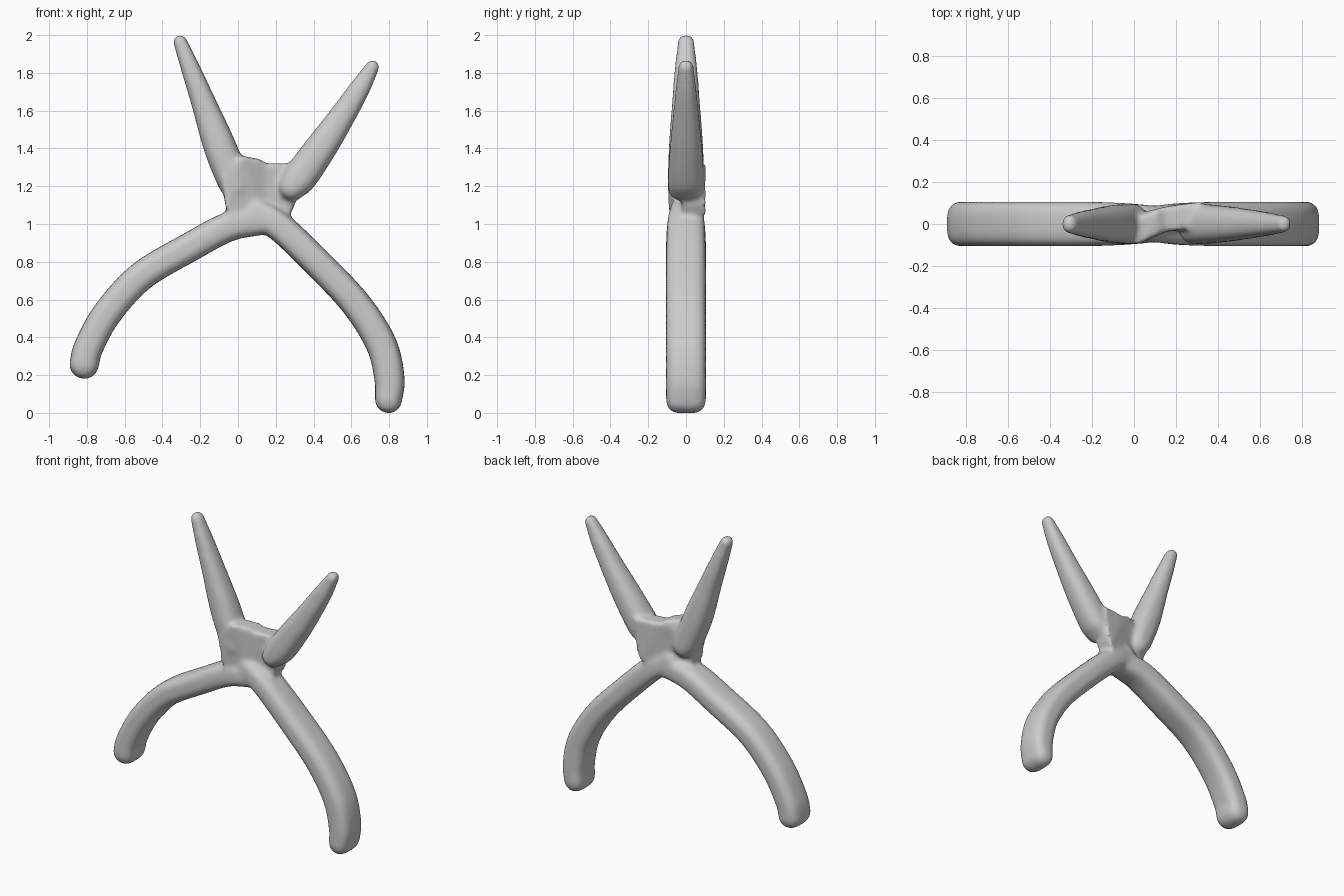
import bpy, bmesh, math
from mathutils import Vector

if "Cube" in bpy.data.objects:
    bpy.data.objects.remove(bpy.data.objects["Cube"])

bm = bmesh.new()


def smooth_path(pts, steps=8):
    """Catmull-Rom through (x, z, half width, half depth)."""
    p = [Vector(q) for q in pts]
    p = [2 * p[0] - p[1]] + p + [2 * p[-1] - p[-2]]
    out = []
    for i in range(1, len(p) - 2):
        a, b, c, d = p[i - 1:i + 3]
        for s in range(steps):
            t = s / steps
            out.append(0.5 * (2 * b + (c - a) * t + (2 * a - 5 * b + 4 * c - d) * t * t
                              + (3 * b - a - 3 * c + d) * t ** 3))
    return out + [p[-2]]


def sweep(pts, cap, power, sides=28):
    """Closed rounded bar along a path in the xz plane with domed ends."""
    path = smooth_path(pts)
    rings = []
    n = len(path)
    tangents = []
    for i in range(n):
        d = path[min(i + 1, n - 1)] - path[max(i - 1, 0)]
        tangents.append(Vector((d[0], d[1])).normalized())
    stations = [(path[i], tangents[i], 0, 1) for i in range(n)]
    angles = [math.radians(a) for a in (70, 50, 30, 12)]
    for end, sign in ((0, -1), (n - 1, 1)):
        r = min(cap, path[end][2])
        dome = [(path[end], tangents[end], sign * r * math.cos(math.pi / 2 - (math.pi / 2 - a)),
                 math.sin(a)) for a in angles]
        stations = list(reversed(dome)) + stations if sign < 0 else stations + dome
    for q, t, off, k in stations:
        cx, cz = q[0] + t.x * off, q[1] + t.y * off
        # depth shrinks less than width so the thick ends stay blunt
        hw, hd = q[2] * k, q[3] - min(q[2], q[3]) * (1 - k) * 0.8
        ring = []
        for j in range(sides):
            a = 2 * math.pi * j / sides
            u = math.copysign(abs(math.cos(a)) ** power, math.cos(a)) * hw
            v = math.copysign(abs(math.sin(a)) ** power, math.sin(a)) * hd
            ring.append(bm.verts.new((cx - t.y * u, v, cz + t.x * u)))
        rings.append(ring)
    for a, b in zip(rings, rings[1:]):
        for j in range(sides):
            k = (j + 1) % sides
            bm.faces.new((a[j], a[k], b[k], b[j]))
    bm.faces.new(rings[0])
    bm.faces.new(rings[-1])


def slab(outline, front, back):
    """Prism whose front and back are functions of x."""
    f = [bm.verts.new((x, front(x), z)) for x, z in outline]
    b = [bm.verts.new((x, back(x), z)) for x, z in outline]
    bm.faces.new(f)
    bm.faces.new(b[::-1])
    for i in range(len(f)):
        j = (i + 1) % len(f)
        bm.faces.new((f[i], b[i], b[j], f[j]))


W, D = 0.078, 0.106
# left handle
sweep([(0.12, 1.02, W, 0.085), (-0.05, 0.985, W, 0.1), (-0.25, 0.88, W, D), (-0.51, 0.725, W, D),
       (-0.69, 0.53, W, D), (-0.79, 0.35, W, D), (-0.815, 0.255, W, D)], 0.075, 0.65)
# right handle
sweep([(0.09, 1.06, W, 0.085), (0.22, 0.985, W, 0.1), (0.43, 0.785, W, D), (0.63, 0.57, 0.08, D),
       (0.76, 0.36, 0.082, D), (0.802, 0.18, 0.08, D), (0.797, 0.07, 0.072, D)], 0.072, 0.65)
# left jaw
sweep([(-0.306, 1.965, 0.037, 0.043), (-0.25, 1.82, 0.051, 0.06), (-0.185, 1.65, 0.065, 0.073),
       (-0.1, 1.42, 0.086, 0.09), (-0.03, 1.24, 0.085, 0.095), (-0.01, 1.19, 0.075, 0.095)], 0.07, 0.8)
# right jaw
sweep([(0.712, 1.832, 0.037, 0.04), (0.64, 1.71, 0.056, 0.055), (0.545, 1.56, 0.07, 0.07),
       (0.44, 1.405, 0.084, 0.085), (0.33, 1.25, 0.09, 0.095), (0.285, 1.195, 0.075, 0.095)], 0.07, 0.8)


# crossing plate, slanting back from the left jaw to the right jaw
def middle(x):
    return max(-0.035, min(0.045, -0.035 + (x - 0.02) * 0.45))


slab([(-0.09, 1.25), (-0.065, 1.09), (0.0, 0.96), (0.15, 0.95), (0.275, 1.05), (0.3, 1.1),
      (0.32, 1.32), (0.15, 1.32), (0.11, 1.345), (0.02, 1.36)],
     lambda x: middle(x) - 0.06, lambda x: middle(x) + 0.06)

bmesh.ops.recalc_face_normals(bm, faces=bm.faces[:])
mesh = bpy.data.meshes.new("pliers")
bm.to_mesh(mesh)
bm.free()
obj = bpy.data.objects.new("pliers", mesh)
bpy.context.collection.objects.link(obj)

# fuse the parts into one softly blended body
r = obj.modifiers.new("fuse", 'REMESH')
r.mode = 'VOXEL'
r.voxel_size = 0.013
r.use_smooth_shade = True
s = obj.modifiers.new("blend", 'SMOOTH')
s.factor = 0.5
s.iterations = 10
